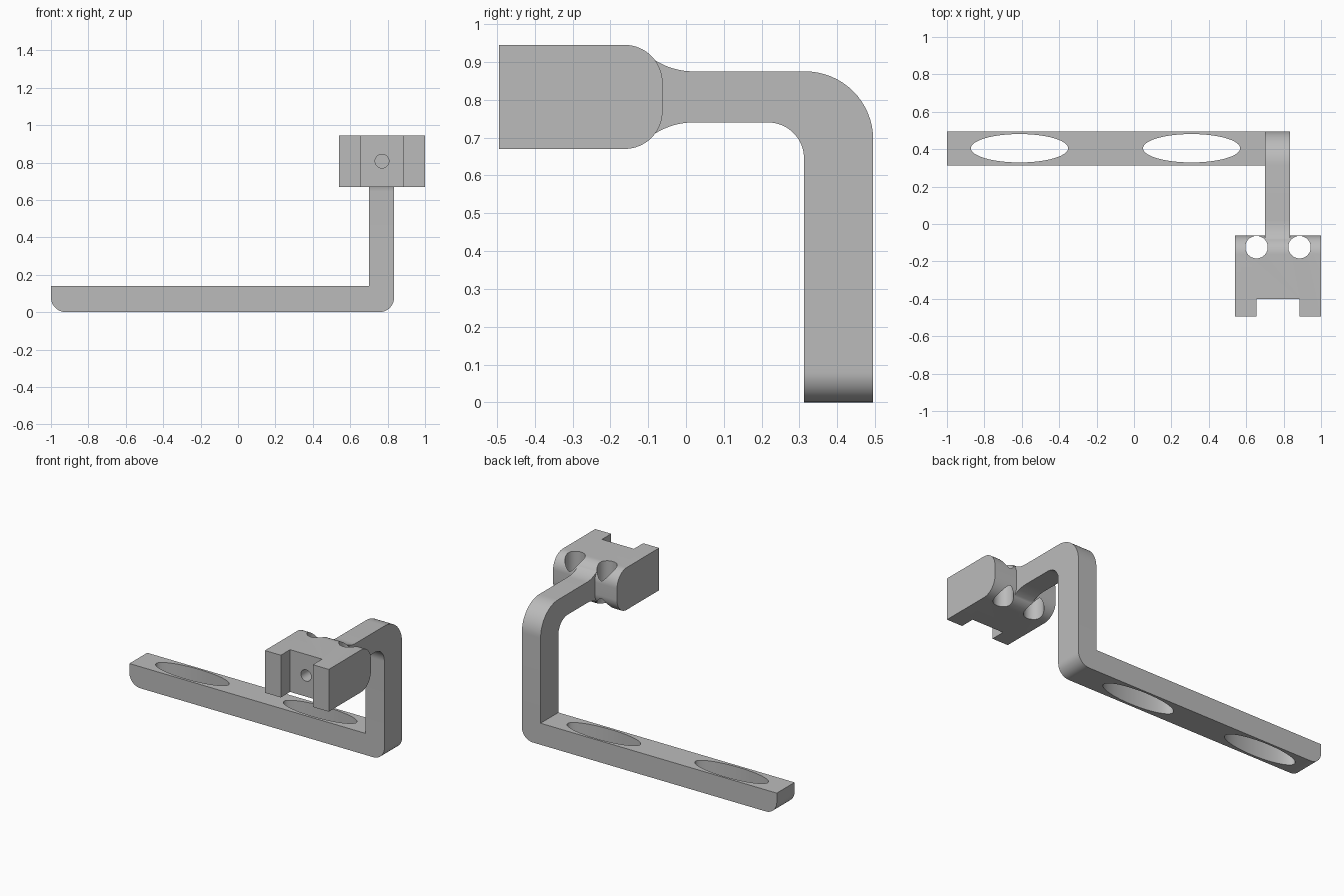
import bpy, bmesh, math
from mathutils import Vector

cube = bpy.data.objects.get("Cube")
if cube:
    bpy.data.objects.remove(cube, do_unlink=True)

grey = bpy.data.materials.new("plain grey")
grey.use_nodes = True
grey.diffuse_color = (0.5, 0.5, 0.5, 1)
grey.node_tree.nodes["Principled BSDF"].inputs["Base Color"].default_value = (0.5, 0.5, 0.5, 1)


def arc(cx, cy, r, a0, a1, n=16):
    """Points of a circular arc, angles in degrees."""
    angles = [math.radians(a0 + (a1 - a0) * i / n) for i in range(n + 1)]
    return [(cx + r * math.cos(a), cy + r * math.sin(a)) for a in angles]


def ellipse(cx, cy, rx, ry, n=64):
    return [(cx + rx * math.cos(math.tau * i / n), cy + ry * math.sin(math.tau * i / n))
            for i in range(n)]


def extrude(name, profile, axis, lo, hi):
    """Extrude a 2D profile along an axis; the profile uses the other two in order."""
    def place(p, t):
        co = list(p)
        co.insert("xyz".index(axis), t)
        return Vector(co)
    bm = bmesh.new()
    face = bm.faces.new([bm.verts.new(place(p, lo)) for p in profile])
    new = bmesh.ops.extrude_face_region(bm, geom=[face])["geom"]
    moved = [v for v in new if isinstance(v, bmesh.types.BMVert)]
    bmesh.ops.translate(bm, verts=moved, vec=place((0, 0), hi - lo))
    bmesh.ops.recalc_face_normals(bm, faces=bm.faces)
    mesh = bpy.data.meshes.new(name)
    bm.to_mesh(mesh)
    bm.free()
    mesh.materials.append(grey)
    obj = bpy.data.objects.new(name, mesh)
    bpy.context.collection.objects.link(obj)
    return obj


def combine(target, tool, operation):
    mod = target.modifiers.new(tool.name, "BOOLEAN")
    mod.operation, mod.solver, mod.object = operation, "EXACT", tool
    bpy.context.view_layer.objects.active = target
    bpy.ops.object.modifier_apply(modifier=mod.name)
    bpy.data.objects.remove(tool, do_unlink=True)


# Long base bar with rounded lower corners
bar = [(-1, 0.14)] + arc(-0.92, 0.08, 0.08, 180, 270) + arc(0.755, 0.08, 0.08, 270, 360) + [(0.835, 0.14)]
bracket = extrude("bracket", bar, "y", 0.312, 0.495)

# Bent arm, flaring where it meets the head
mid = 0.8075
flare = arc(0.02, 1.065, 0.19, 230, 270)
arm = ([(0.312, 0.1), (0.495, 0.1)] + arc(0.315, 0.695, 0.18, 0, 90) + flare[::-1]
       + [(-0.13, mid)] + [(y, 2 * mid - z) for y, z in flare]
       + arc(0.217, 0.645, 0.095, 90, 0))
combine(bracket, extrude("arm", arm, "x", 0.70, 0.835), "UNION")

# Clamp head with rounded rear edges
head = ([(-0.495, 0.67), (-0.495, 0.945)] + arc(-0.162, 0.845, 0.1, 90, 0)
        + arc(-0.162, 0.77, 0.1, 0, -90))
combine(bracket, extrude("head", head, "x", 0.54, 1.0), "UNION")

# Front slot and small blind hole
slot = [(0.655, -0.6), (0.885, -0.6), (0.885, -0.4), (0.655, -0.4)]
combine(bracket, extrude("slot", slot, "z", 0.5, 1.1), "DIFFERENCE")
combine(bracket, extrude("pin_hole", ellipse(0.77, mid, 0.037, 0.037, 32), "y", -0.5, -0.2), "DIFFERENCE")

# Vertical holes in the head and oval holes in the bar
for x in (0.655, 0.885):
    combine(bracket, extrude("screw_hole", ellipse(x, -0.124, 0.06, 0.06, 48), "z", 0.5, 1.1), "DIFFERENCE")
for x in (-0.612, 0.308):
    combine(bracket, extrude("oval_hole", ellipse(x, 0.405, 0.26, 0.076), "z", -0.1, 0.3), "DIFFERENCE")

bpy.ops.object.select_all(action="DESELECT")
bracket.select_set(True)
bpy.context.view_layer.objects.active = bracket
bpy.ops.object.shade_smooth_by_angle(angle=math.radians(30))
